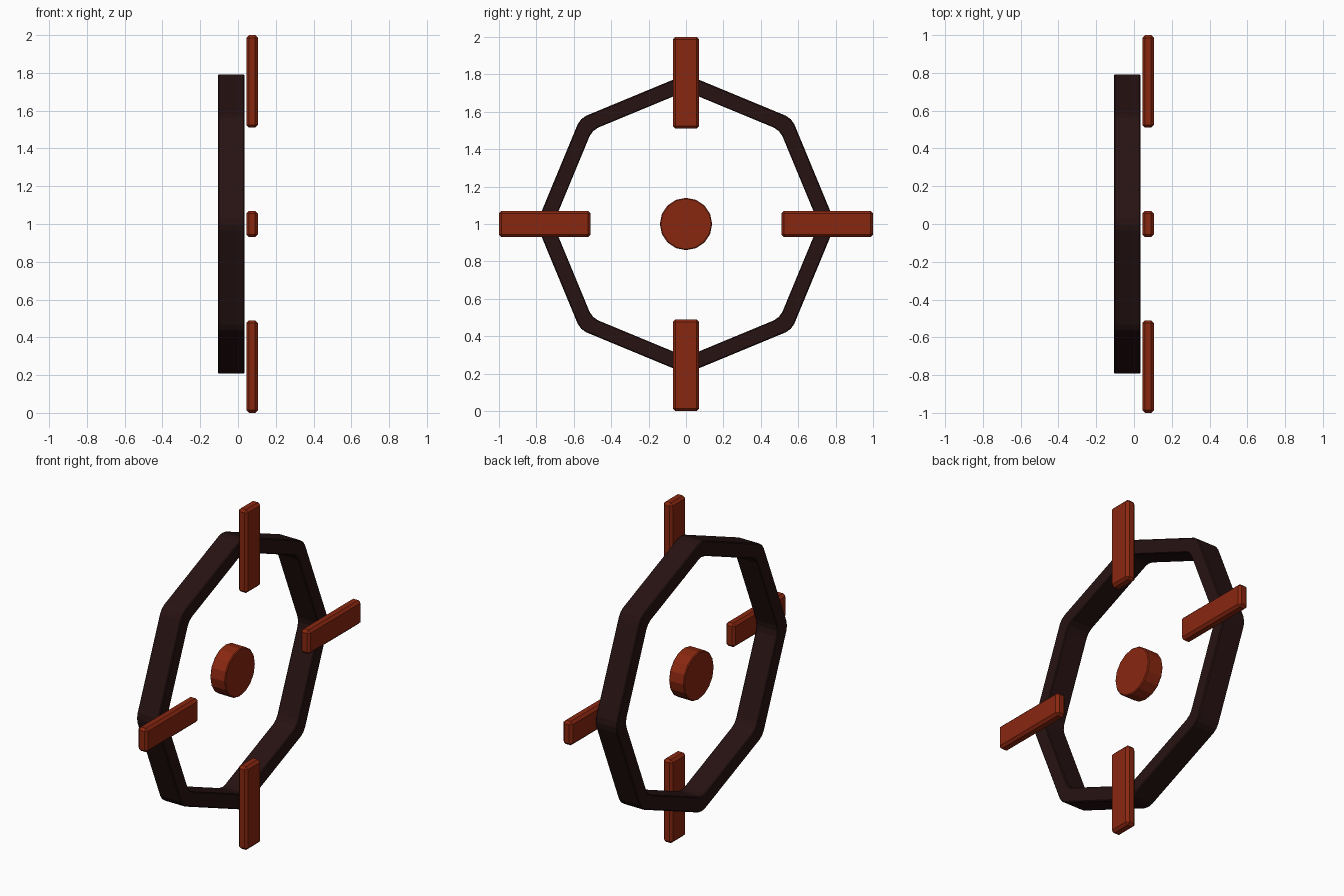
import bpy, bmesh, math
from mathutils import Matrix

cube = bpy.data.objects.get("Cube")
if cube:
    bpy.data.objects.remove(cube, do_unlink=True)


def material(name, rgb):
    m = bpy.data.materials.new(name)
    m.use_nodes = True
    m.diffuse_color = (*rgb, 1)
    m.node_tree.nodes["Principled BSDF"].inputs["Base Color"].default_value = (*rgb, 1)
    return m


RUST = material("rust red", (0.25, 0.02, 0.005))
DARK = material("dark brown", (0.02, 0.006, 0.006))


def finish(name, bm, mat, bevel):
    bmesh.ops.recalc_face_normals(bm, faces=bm.faces)
    mesh = bpy.data.meshes.new(name)
    bm.to_mesh(mesh)
    bm.free()
    mesh.materials.append(mat)
    ob = bpy.data.objects.new(name, mesh)
    bpy.context.collection.objects.link(ob)
    mod = ob.modifiers.new("soft edges", "BEVEL")
    mod.width, mod.segments = bevel, 1
    mod.limit_method, mod.angle_limit = "ANGLE", math.radians(50)
    return ob


# Octagonal ring: rectangular section swept round the x axis, corners rounded
bm = bmesh.new()
section = [(-0.105, 0.8), (0.035, 0.8), (0.035, 0.71), (-0.105, 0.71)]
loops = []
for i in range(8):
    a = i * math.pi / 4
    loops.append([bm.verts.new((x, r * math.sin(a), 1 + r * math.cos(a))) for x, r in section])
for i in range(8):
    p, q = loops[i], loops[(i + 1) % 8]
    for j in range(4):
        k = (j + 1) % 4
        bm.faces.new((p[j], p[k], q[k], q[j]))
corners = [e for e in bm.edges if abs(e.verts[0].co.x - e.verts[1].co.x) > 0.1]
bmesh.ops.bevel(bm, geom=corners, offset=0.035, segments=2, profile=0.5, affect="EDGES")
finish("octagon_ring", bm, DARK, 0.005)

# Central hub disc
bm = bmesh.new()
bmesh.ops.create_cone(bm, cap_ends=True, segments=16, radius1=0.14, radius2=0.14, depth=0.1,
                      matrix=Matrix.Translation((-0.035, 0, 1)) @ Matrix.Rotation(math.pi / 2, 4, "Y"))
finish("hub", bm, RUST, 0.005)

# Four radial bars in front of the ring
for i, name in enumerate(("top_bar", "front_bar", "bottom_bar", "back_bar")):
    bm = bmesh.new()
    place = (Matrix.Translation((0.075, 0, 1)) @ Matrix.Rotation(i * math.pi / 2, 4, "X")
             @ Matrix.Translation((0, 0, 0.755)) @ Matrix.Diagonal((0.06, 0.14, 0.49, 1)))
    bmesh.ops.create_cube(bm, size=1, matrix=place)
    finish(name, bm, RUST, 0.014)
